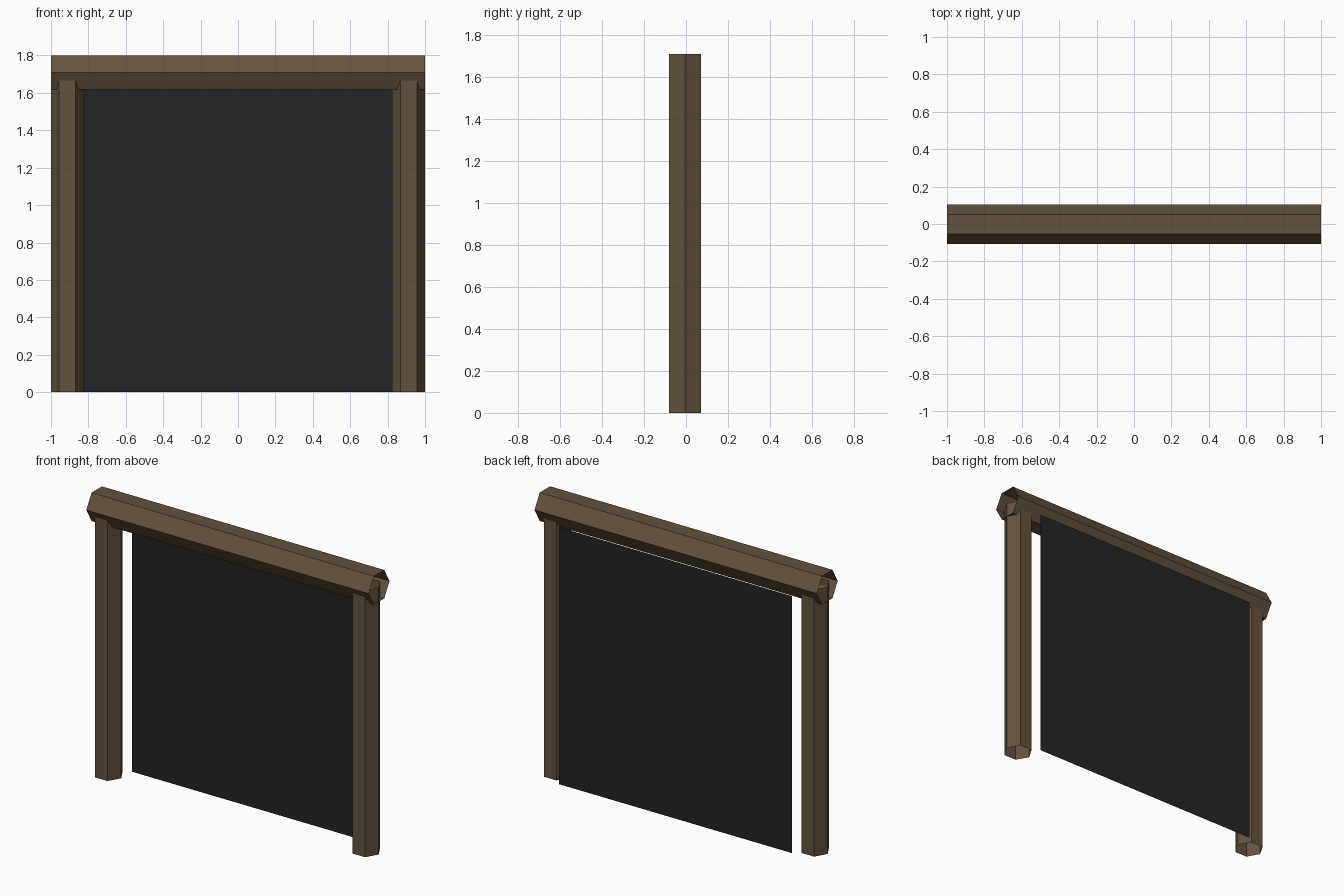
import bpy, math

if "Cube" in bpy.data.objects:
    bpy.data.objects.remove(bpy.data.objects["Cube"])


def material(name, rgb):
    m = bpy.data.materials.new(name)
    m.diffuse_color = (*rgb, 1.0)
    m.use_nodes = True
    m.node_tree.nodes["Principled BSDF"].inputs["Base Color"].default_value = m.diffuse_color
    return m


wood = material("brown_wood", (0.127, 0.085, 0.050))
dark = material("dark_opening", (0.018, 0.018, 0.018))


def make(name, verts, faces, mat):
    me = bpy.data.meshes.new(name)
    me.from_pydata(verts, [], faces)
    me.materials.append(mat)
    ob = bpy.data.objects.new(name, me)
    bpy.context.collection.objects.link(ob)
    return ob


def hex_log(name, radius, start, end, place):
    """Open-ended six-sided log; place(u, v, t) maps the section to space."""
    verts = []
    for t in (start, end):
        for i in range(6):
            a = math.radians(60 * i)
            verts.append(place(radius * math.cos(a), radius * math.sin(a), t))
    faces = [(i, (i + 1) % 6, 6 + (i + 1) % 6, 6 + i) for i in range(6)]
    return make(name, verts, faces, wood)


# Side posts, with their tops ending inside the beam
for name, x in (("left_post", -0.912), ("right_post", 0.912)):
    hex_log(name, 0.088, 0.0, 1.709, lambda u, v, t, x=x: (x + u, v - 0.005, t))

# Lintel beam across the top
hex_log("top_beam", 0.105, -1.0, 1.0, lambda u, v, t: (t, u - 0.001, 1.709 + v))

# Dark sheet filling the doorway, set at the back of the posts
w, y, h = 0.826, 0.105, 1.645
make("dark_panel", [(-w, y, 0), (w, y, 0), (w, y, h), (-w, y, h)], [(0, 1, 2, 3)], dark)
